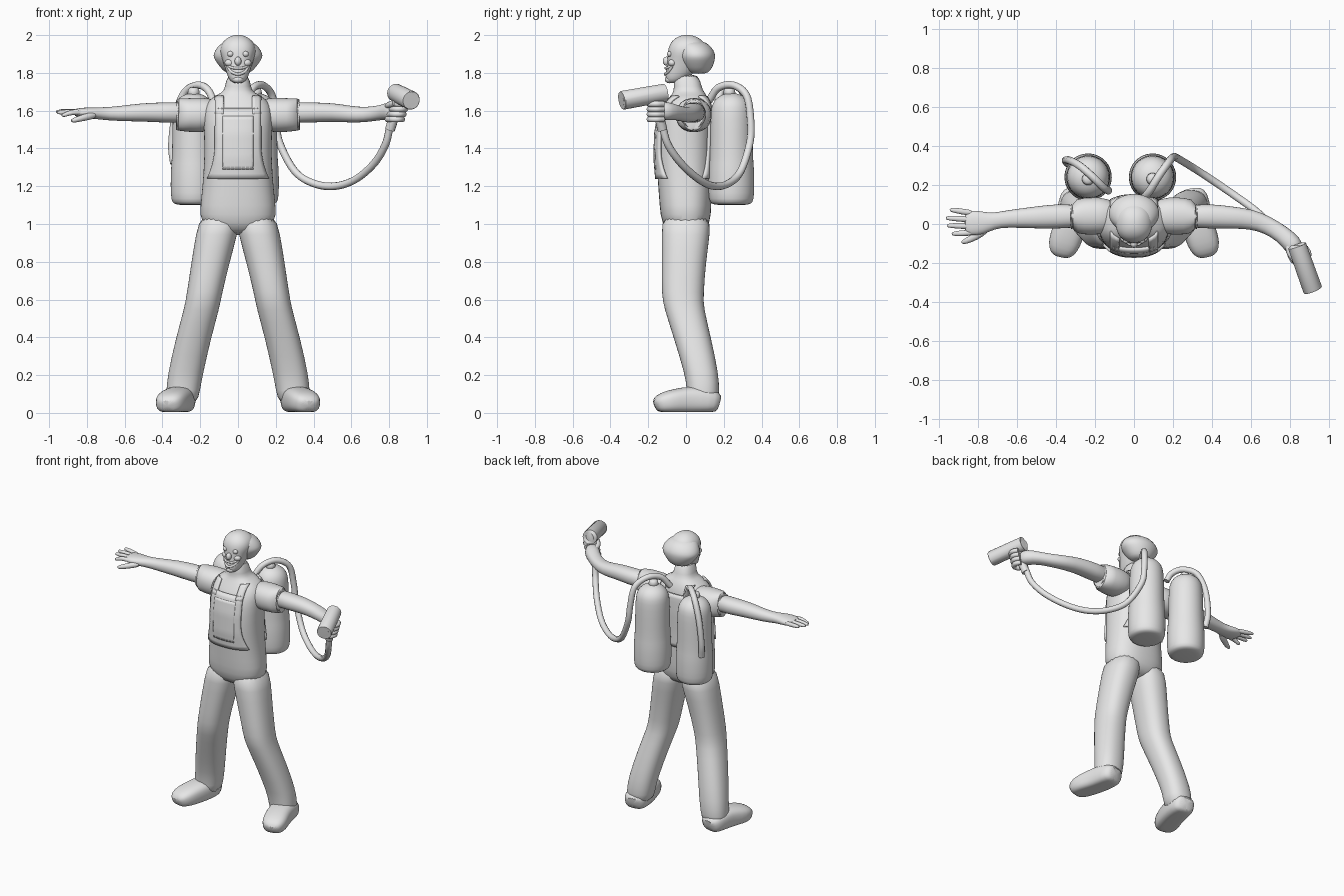
import bpy, bmesh, math
from mathutils import Vector

grey = bpy.data.materials.new("plain_grey")
grey.diffuse_color = (0.8, 0.8, 0.8, 1)


def finish(name, bm, sub=1, angle=60):
    bmesh.ops.recalc_face_normals(bm, faces=bm.faces)
    me = bpy.data.meshes.new(name)
    bm.to_mesh(me)
    bm.free()
    ob = bpy.data.objects.new(name, me)
    bpy.context.collection.objects.link(ob)
    me.materials.append(grey)
    if sub:
        m = ob.modifiers.new("smooth", 'SUBSURF')
        m.levels = m.render_levels = sub
    bpy.ops.object.select_all(action='DESELECT')
    ob.select_set(True)
    bpy.context.view_layer.objects.active = ob
    bpy.ops.object.shade_smooth_by_angle(angle=math.radians(angle))
    return ob


def loft(name, rows, along=False, p=2.2, n=20, sub=1, floor=None, s=1, angle=60):
    """Rings (x, y, z, a, b); level rings, or rings square to the path if along."""
    bm = bmesh.new()
    pts = [Vector((s * r[0], r[1], r[2])) for r in rows]
    rings = []
    for i, r in enumerate(rows):
        u, v = Vector((1, 0, 0)), Vector((0, 1, 0))
        if along:
            t = (pts[min(i + 1, len(pts) - 1)] - pts[max(i - 1, 0)]).normalized()
            ref = Vector((0, 0, 1)) if abs(t.z) < 0.9 else Vector((0, 1, 0))
            u = t.cross(ref).normalized()
            v = u.cross(t)
        ring = []
        for k in range(n):
            c, d = math.cos(2 * math.pi * k / n), math.sin(2 * math.pi * k / n)
            q = (pts[i] + u * r[3] * math.copysign(abs(c) ** (2 / p), c)
                 + v * r[4] * math.copysign(abs(d) ** (2 / p), d))
            if floor is not None:
                q.z = max(q.z, floor)
            ring.append(bm.verts.new(q))
        rings.append(ring)
    for A, B in zip(rings, rings[1:]):
        for k in range(n):
            bm.faces.new((A[k], A[(k + 1) % n], B[(k + 1) % n], B[k]))
    bm.faces.new(rings[0])
    bm.faces.new(rings[-1])
    return finish(name, bm, sub, angle)


def blob(name, c, r):
    bm = bmesh.new()
    bmesh.ops.create_uvsphere(bm, u_segments=16, v_segments=10, radius=1)
    for v in bm.verts:
        v.co = Vector(c) + Vector([v.co[i] * r[i] for i in range(3)])
    return finish(name, bm, 0)


def curve_tube(name, pts, r):
    """Round hose through the points, smoothed as a Catmull-Rom path."""
    P = [Vector(q) for q in pts]
    P = [2 * P[0] - P[1]] + P + [2 * P[-1] - P[-2]]
    cu = bpy.data.curves.new(name, 'CURVE')
    cu.dimensions = '3D'
    cu.bevel_depth, cu.bevel_resolution, cu.use_fill_caps = r, 3, True
    out = []
    for a, b, c, d in zip(P, P[1:], P[2:], P[3:]):
        for k in range(6):
            t = k / 6
            out.append(0.5 * (2 * b + (c - a) * t + (2 * a - 5 * b + 4 * c - d) * t * t
                              + (3 * b - a - 3 * c + d) * t ** 3))
    out.append(P[-2])
    sp = cu.splines.new('POLY')
    sp.points.add(len(out) - 1)
    for pt, q in zip(sp.points, out):
        pt.co = (*q, 1)
    cu.materials.append(grey)
    ob = bpy.data.objects.new(name, cu)
    bpy.context.collection.objects.link(ob)


# torso with neck
torso = [(0, 0, .94, .1, .08), (0, 0, 1.0, .205, .13), (0, -.003, 1.1, .2, .138),
         (0, -.005, 1.2, .188, .142), (0, -.012, 1.35, .178, .148), (0, -.008, 1.48, .18, .148),
         (0, 0, 1.58, .185, .138), (0, .01, 1.63, .175, .12), (0, .015, 1.67, .14, .1),
         (0, .015, 1.695, .085, .085), (0, .01, 1.72, .067, .072), (0, 0, 1.8, .06, .07)]
loft("torso", torso, p=2.4, n=28)


# overall panels that hug the torso
def panel(name, side, z0, z1, xa, xb, nz=14, nx=14):
    bm = bmesh.new()
    grid = []
    for i in range(nz + 1):
        z = z0 + (z1 - z0) * i / nz
        A, B = next((a, b) for a, b in zip(torso, torso[1:]) if a[2] <= z <= b[2])
        f = (z - A[2]) / (B[2] - A[2])
        _, cy, _, a, b = [m + (n - m) * f for m, n in zip(A, B)]
        row = []
        for j in range(nx + 1):
            x = xa(z) + (xb(z) - xa(z)) * j / nx
            k = (1 - min(abs(x) / a, .98) ** 2.4) ** (1 / 2.4)
            row.append(bm.verts.new((x, cy + side * (b * k + .006), z)))
        grid.append(row)
    for R, S in zip(grid, grid[1:]):
        for j in range(nx):
            bm.faces.new((R[j], R[j + 1], S[j + 1], S[j]))
    ob = finish(name, bm, 0)
    m = ob.modifiers.new("cloth", 'SOLIDIFY')
    m.thickness, m.offset = .014, 0


def bib_w(z):
    return .12 + .05 * max(0, (1.42 - z) / .2) ** 2


for side, label in ((-1, "front"), (1, "back")):
    panel(label + "_bib", side, 1.24, 1.61, lambda z: -bib_w(z), bib_w)
    for s in (-1, 1):
        panel(label + "_strap", side, 1.58, 1.675, lambda z: s * .075, lambda z: s * .12, 6, 3)
panel("chest_pocket", -1, 1.29, 1.57, lambda z: -.08, lambda z: .08)

# legs, shoes and sleeves
for s in (-1, 1):
    loft("trouser_leg", [(.3, .09, .04, .085, .085), (.29, .09, .12, .09, .086),
         (.28, .085, .2, .094, .09), (.235, .033, .4, .094, .1), (.19, -.012, .56, .094, .106),
         (.18, -.018, .62, .094, .112), (.145, -.012, .8, .102, .118),
         (.112, 0, .95, .112, .13), (.09, 0, 1.06, .105, .128)], p=2.3, s=s)
    loft("shoe", [(.295, .178, .05, .05, .045), (.3, .15, .06, .08, .06), (.31, .06, .07, .085, .075),
         (.33, -.02, .065, .083, .07), (.355, -.09, .058, .085, .062), (.37, -.14, .048, .07, .05),
         (.375, -.165, .035, .04, .03)], along=True, p=2.7, floor=.004, s=s)
    loft("sleeve", [(.08, .04, 1.59, .075, .07), (.18, .042, 1.575, .1, .095),
         (.26, .04, 1.577, .094, .09), (.325, .038, 1.58, .086, .086), (.33, .038, 1.58, .08, .08),
         (.31, .038, 1.58, .065, .065)], along=True, s=s)

# straight arm with an open hand
arm = [(.25, .04, 1.59, .06, .06), (.4, .04, 1.59, .064, .053), (.5, .033, 1.592, .057, .05)]
loft("open_arm", arm + [(.65, .027, 1.583, .044, .038), (.72, .015, 1.585, .04, .033),
     (.78, .005, 1.588, .062, .03), (.84, .005, 1.59, .066, .025), (.87, .005, 1.59, .05, .018)],
     along=True, s=-1)
for y0, y1, tip, z1 in ((.055, .072, .945, 1.6), (.022, .03, .965, 1.595),
                        (-.012, -.008, .96, 1.59), (-.044, -.05, .935, 1.575)):
    loft("finger", [(.82, y0, 1.59, .016, .016), (.88, (y0 + y1) / 2, 1.595, .016, .015),
         (tip - .015, y1, z1, .013, .012), (tip, y1, z1, .006, .006)], along=True, n=10, s=-1)
loft("thumb", [(.75, -.02, 1.58, .025, .022), (.81, -.065, 1.565, .02, .019),
     (.865, -.09, 1.55, .016, .015), (.885, -.095, 1.545, .007, .007)], along=True, n=10, s=-1)

# bent arm with a fist around the grip
loft("bent_arm", arm + [(.6, .025, 1.58, .052, .044), (.68, -.003, 1.578, .046, .04),
     (.76, -.052, 1.59, .044, .038), (.81, -.1, 1.6, .052, .05), (.84, -.145, 1.595, .04, .045)],
     along=True)
for k in range(4):
    z = 1.635 - .027 * k
    x = .845 - .008 * k
    curve_tube("gripping_finger", [(x - .03, -.13, z), (x - .005, -.185, z), (x + .03, -.19, z),
               (x + .048, -.155, z), (x + .03, -.12, z)], .016)
curve_tube("gripping_thumb", [(.79, -.1, 1.62), (.8, -.15, 1.63), (.83, -.19, 1.64)], .017)

# nozzle: hollow barrel with a grip below
loft("barrel", [(.835, -.11, 1.695, .03, .03), (.835, -.111, 1.695, .048, .048),
     (.915, -.335, 1.655, .05, .05), (.917, -.34, 1.654, .047, .047),
     (.917, -.34, 1.654, .03, .03), (.89, -.265, 1.668, .027, .027)],
     along=True, p=2, n=28, sub=0, angle=35)
curve_tube("grip", [(.855, -.17, 1.68), (.835, -.15, 1.6), (.805, -.125, 1.5)], .027)

# tanks on the back
for x in (-.235, .095):
    loft("tank", [(x, .24, z, r, r) for z, r in ((1.1, .07), (1.105, .105), (1.125, .12),
         (1.2, .123), (1.3, .121), (1.34, .115), (1.5, .113), (1.6, .11), (1.64, .1),
         (1.672, .075), (1.688, .04), (1.692, .02))], p=2, n=28)
    loft("valve", [(x, .23, z, r, r) for z, r in ((1.67, .035), (1.71, .033), (1.725, .02))],
         p=2, n=14)

# hoses
curve_tube("short_hose", [(-.13, .17, 1.65), (-.16, .19, 1.71), (-.21, .24, 1.735), (-.28, .3, 1.70),
           (-.33, .325, 1.58), (-.35, .325, 1.42), (-.34, .31, 1.32)], .02)
curve_tube("long_hose", [(.04, .12, 1.65), (.08, .17, 1.72), (.13, .25, 1.735), (.18, .32, 1.68),
           (.2, .342, 1.55), (.22, .338, 1.43), (.3, .29, 1.28), (.4, .225, 1.215),
           (.51, .15, 1.2), (.62, .07, 1.235), (.72, -.025, 1.32), (.78, -.095, 1.42),
           (.805, -.125, 1.52)], .02)

# head with a band of hair round the back
loft("head", [(0, -.07, 1.745, .02, .02), (0, -.06, 1.757, .042, .045), (0, -.042, 1.785, .056, .068),
     (0, -.02, 1.82, .068, .085), (0, -.003, 1.87, .083, .095), (0, .005, 1.905, .096, .103),
     (0, .008, 1.94, .095, .1), (0, .008, 1.97, .078, .083), (0, .006, 1.993, .045, .05),
     (0, .005, 2.001, .015, .015)], n=24)
loft("hair", [(0, .065, 1.795, .05, .04), (0, .062, 1.81, .08, .068), (0, .058, 1.85, .11, .092),
     (0, .055, 1.88, .132, .1), (0, .053, 1.905, .13, .102), (0, .045, 1.935, .112, .092),
     (0, .03, 1.96, .085, .08), (0, .02, 1.975, .04, .04)], p=2, n=24)

# face
blob("nose", (0, -.103, 1.862), (.018, .02, .024))
for s in (-1, 1):
    blob("eye", (s * .04, -.086, 1.9), (.017, .014, .015))
    blob("cheek", (s * .045, -.073, 1.853), (.026, .022, .02))
curve_tube("upper_lip", [(-.055, -.072, 1.838), (-.03, -.1, 1.827), (0, -.108, 1.825),
           (.03, -.1, 1.827), (.055, -.072, 1.838)], .007)
curve_tube("lower_lip", [(-.055, -.072, 1.836), (-.035, -.093, 1.806), (0, -.11, 1.793),
           (.035, -.093, 1.806), (.055, -.072, 1.836)], .008)
blob("chin", (0, -.088, 1.765), (.03, .024, .02))
